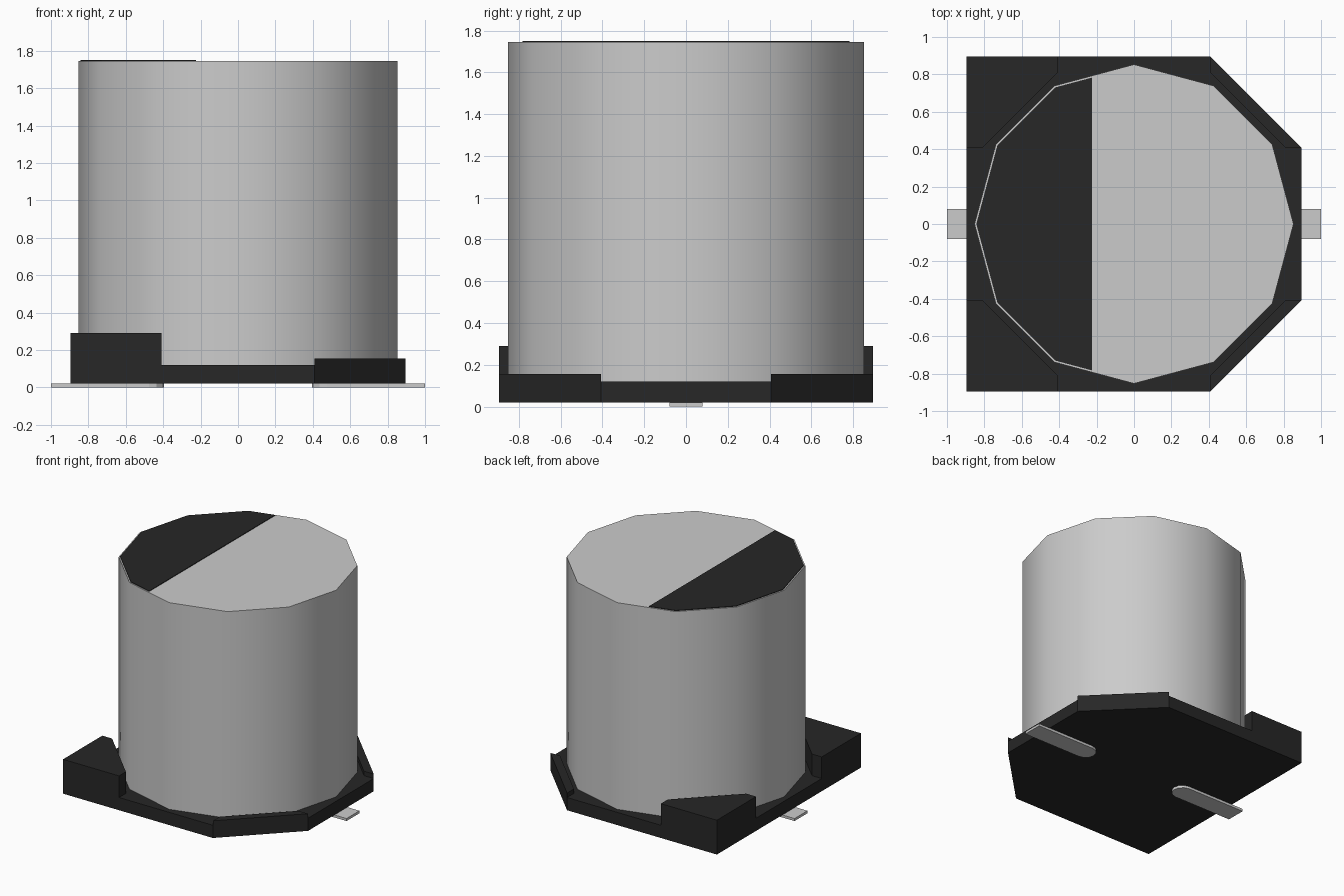
import bpy, bmesh, math

cube = bpy.data.objects.get("Cube")
if cube:
    bpy.data.objects.remove(cube)


def material(name, value):
    m = bpy.data.materials.new(name)
    m.use_nodes = True
    colour = (value, value, value, 1)
    m.diffuse_color = colour
    m.node_tree.nodes["Principled BSDF"].inputs["Base Color"].default_value = colour
    return m


metal = material("light grey metal", 0.6)
black = material("black plastic", 0.02)


def prism(name, outline, z0, z1, mat, smooth=False):
    """Extrude a flat outline from z0 up to z1."""
    bm = bmesh.new()
    bottom = bm.faces.new([bm.verts.new((x, y, z0)) for x, y in outline])
    top = bmesh.ops.extrude_face_region(bm, geom=[bottom])["geom"]
    for v in top:
        if isinstance(v, bmesh.types.BMVert):
            v.co.z = z1
    bmesh.ops.recalc_face_normals(bm, faces=bm.faces)
    mesh = bpy.data.meshes.new(name)
    bm.to_mesh(mesh)
    bm.free()
    mesh.materials.append(mat)
    obj = bpy.data.objects.new(name, mesh)
    bpy.context.collection.objects.link(obj)
    if smooth:
        bpy.ops.object.select_all(action="DESELECT")
        obj.select_set(True)
        bpy.context.view_layer.objects.active = obj
        bpy.ops.object.shade_smooth_by_angle(angle=math.radians(35))
    return obj


def ring(radius, sides=12):
    return [(radius * math.cos(math.tau * i / sides),
             radius * math.sin(math.tau * i / sides)) for i in range(sides)]


H = 0.895    # half width of the base
C = 0.408    # where the corners begin
N = 0.81     # inner edge of the corner walls
BOTTOM, FLOOR, TOP = 0.02, 0.12, 1.745

# Base plate with two chamfered corners
prism("base_plate", [(-H, -H), (C, -H), (H, -C), (H, C), (C, H), (-H, H)],
      BOTTOM, FLOOR, black)

# Corner walls: tall full corners on the right, low chamfered ones on the left
for side, s in (("front", -1), ("back", 1)):
    prism(side + "_tall_corner",
          [(-H, s * H), (-H, s * C), (-N, s * C), (-C, s * N), (-C, s * H)],
          BOTTOM, 0.29, black)
    prism(side + "_low_corner",
          [(C, s * H), (H, s * C), (N, s * C), (C, s * N)],
          BOTTOM, 0.155, black)

# Can
prism("can", ring(0.853), 0.1, TOP, metal, smooth=True)

# Polarity mark: the part of a slightly smaller ring beyond a straight cut
CUT = -0.225
points = ring(0.843)
mark = []
for (x0, y0), (x1, y1) in zip(points, points[1:] + points[:1]):
    if x0 < CUT:
        mark.append((x0, y0))
    if (x0 < CUT) != (x1 < CUT):
        mark.append((CUT, y0 + (y1 - y0) * (CUT - x0) / (x1 - x0)))
prism("polarity_mark", mark, TOP - 0.002, TOP + 0.005, black)

# Leads with rounded inner ends
W = 0.08
for side, s in (("right", -1), ("left", 1)):
    arc = [(s * (0.475 - W * math.cos(a)), W * math.sin(a))
           for a in (math.pi * (i / 6 - 0.5) for i in range(7))]
    prism(side + "_lead", [(s, W), (s, -W)] + arc, 0, BOTTOM, metal)
